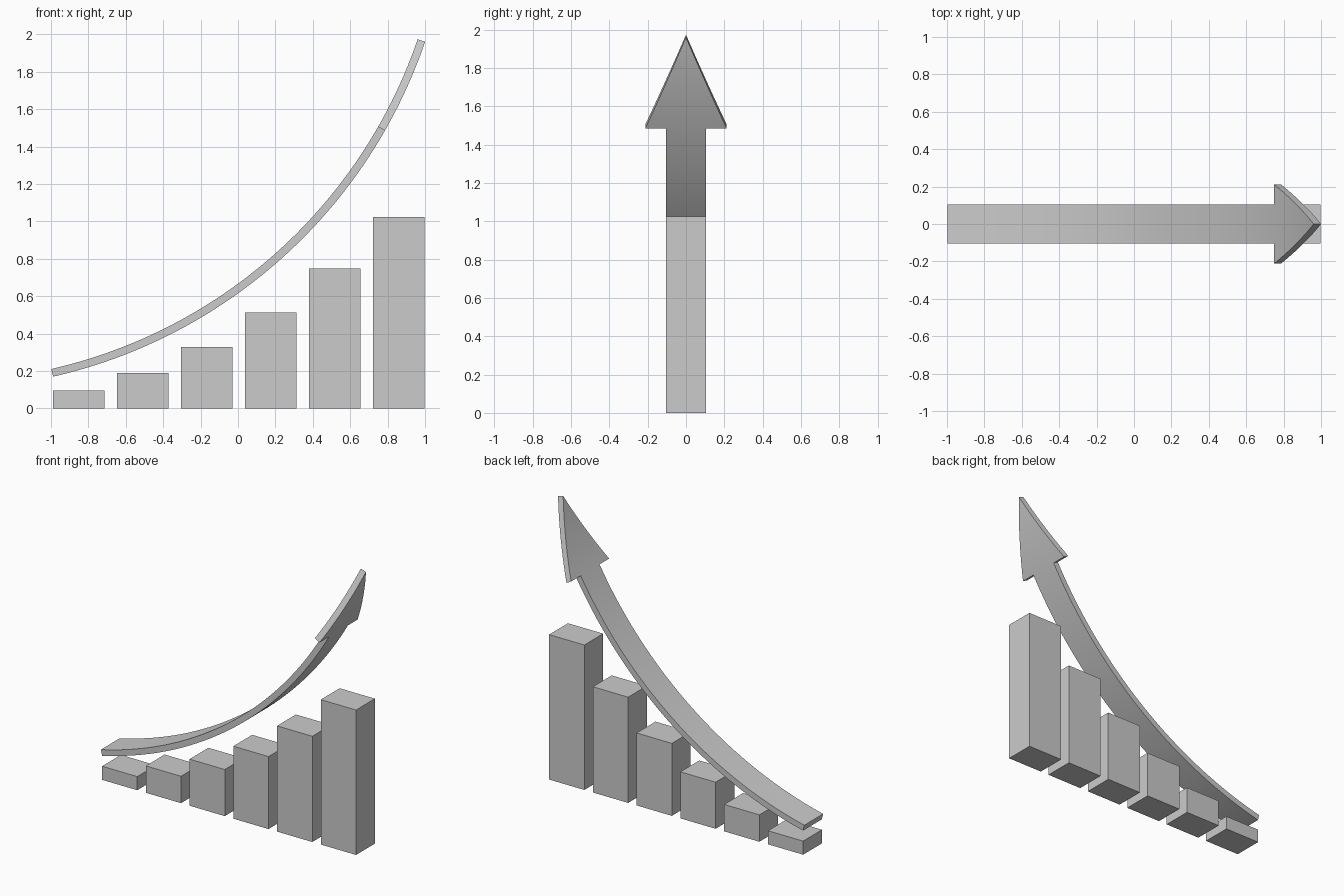
import bpy
import bmesh
from math import radians, cos, sin

if "Cube" in bpy.data.objects:
    bpy.data.objects.remove(bpy.data.objects["Cube"])

HALF_DEPTH = 0.105      # bars and arrow shaft
HEAD_HALF = 0.212       # arrow head at its base
CX, CZ, R = -1.60, 2.849, 2.727   # circle the arrow bends around
START, NECK, TIP = -77.15, -29.75, -18.87
THICK = 0.042


def bar(name, x, width, height):
    bpy.ops.mesh.primitive_cube_add(size=1, location=(x, 0, height / 2))
    ob = bpy.context.object
    ob.name = name
    ob.dimensions = (width, 2 * HALF_DEPTH, height)
    bpy.ops.object.transform_apply(location=False, rotation=False, scale=True)


# Six rising bars
for i, h in enumerate((0.096, 0.19, 0.329, 0.512, 0.747, 1.024)):
    bar(f"bar_{i + 1}", -0.8515 + 0.342 * i, 0.275, h)

# Curved arrow: a flat sheet bent on the arc, then thickened
bm = bmesh.new()


def row(angle, ys):
    a = radians(angle)
    return [bm.verts.new((CX + R * cos(a), y, CZ + R * sin(a))) for y in ys]


def bridge(lower, upper):
    for k in range(len(lower) - 1):
        bm.faces.new((lower[k], lower[k + 1], upper[k + 1], upper[k]))


# Head base row; its two middle vertices are shared with the shaft
neck = row(NECK, (-HEAD_HALF, -HALF_DEPTH, HALF_DEPTH, HEAD_HALF))

# Shaft
n = 40
prev = row(START, (-HALF_DEPTH, HALF_DEPTH))
for i in range(1, n + 1):
    cur = neck[1:3] if i == n else row(START + (NECK - START) * i / n, (-HALF_DEPTH, HALF_DEPTH))
    bridge(prev, cur)
    prev = cur

# Head tapering to the tip
m = 10
prev = neck
for i in range(1, m):
    t = i / m
    cur = row(NECK + (TIP - NECK) * t,
              [y * (1 - t) for y in (-HEAD_HALF, -HALF_DEPTH, HALF_DEPTH, HEAD_HALF)])
    bridge(prev, cur)
    prev = cur
tip = row(TIP, (0,))[0]
for k in range(3):
    bm.faces.new((prev[k], prev[k + 1], tip))

bmesh.ops.recalc_face_normals(bm, faces=bm.faces)
mesh = bpy.data.meshes.new("growth_arrow")
bm.to_mesh(mesh)
bm.free()
arrow = bpy.data.objects.new("growth_arrow", mesh)
bpy.context.collection.objects.link(arrow)

bpy.ops.object.select_all(action='DESELECT')
arrow.select_set(True)
bpy.context.view_layer.objects.active = arrow
mod = arrow.modifiers.new("thickness", 'SOLIDIFY')
mod.thickness = THICK
mod.offset = 0
bpy.ops.object.modifier_apply(modifier=mod.name)
bpy.ops.object.shade_smooth_by_angle(angle=radians(30))
